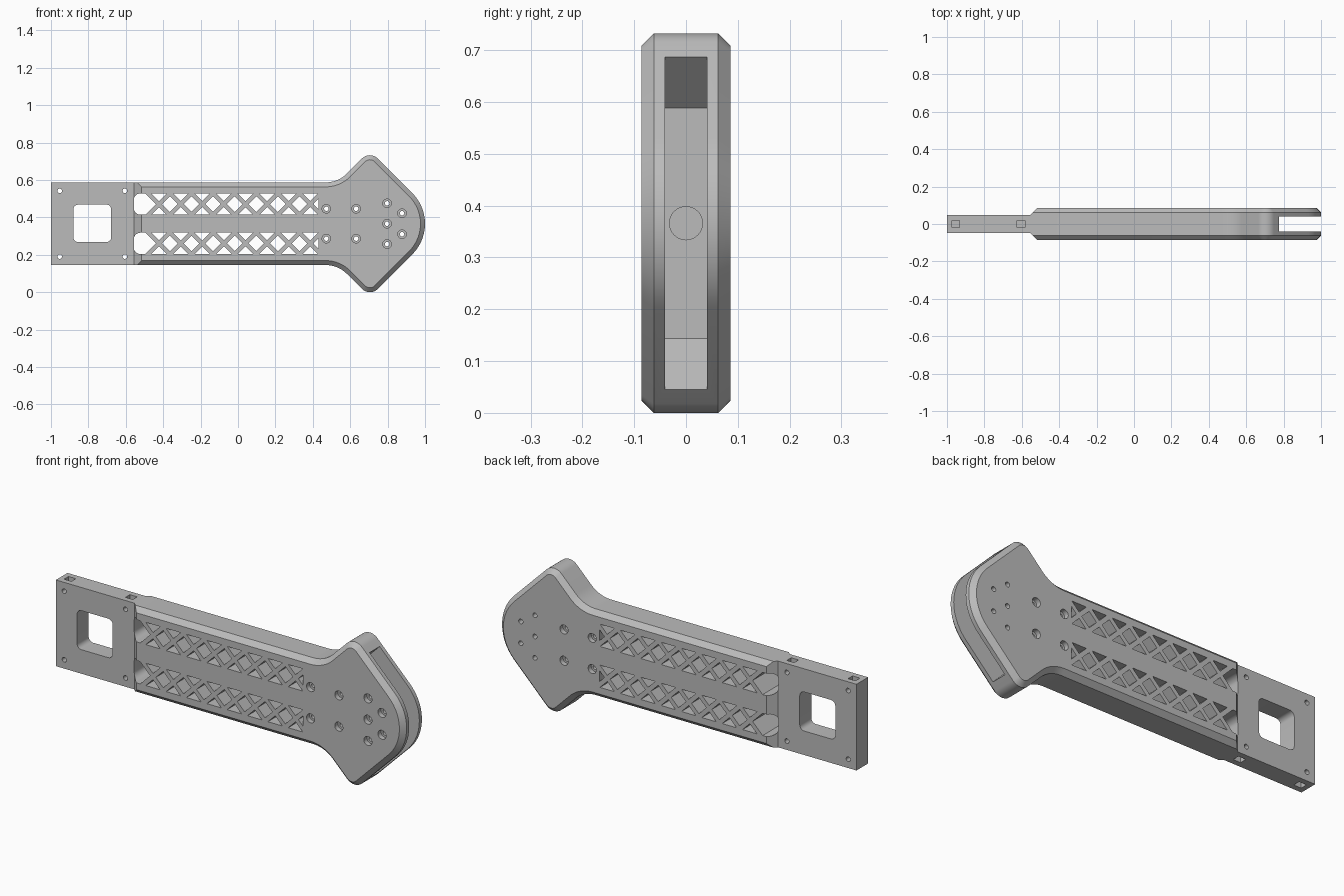
import bpy, bmesh, math
from mathutils import Vector

cube = bpy.data.objects.get("Cube")
if cube:
    bpy.data.objects.remove(cube, do_unlink=True)

MID = 0.366          # height of the long axis
HALF = 0.221         # half height of the arm
DEPTH = 0.086        # half thickness of the body
PLATE = 0.047        # half thickness of the mounting plate
CHAMFER = 0.024

grey = bpy.data.materials.new("plain grey")
grey.use_nodes = True
grey.diffuse_color = (0.5, 0.5, 0.5, 1)
grey.node_tree.nodes["Principled BSDF"].inputs["Base Color"].default_value = grey.diffuse_color


def rounded(corners, steps=10):
    """Closed outline from (x, z, radius) corners."""
    out = []
    for i, (x, z, r) in enumerate(corners):
        p = Vector((x, z))
        if r == 0:
            out.append(p)
            continue
        a = (Vector(corners[i - 1][:2]) - p).normalized()
        b = (Vector(corners[(i + 1) % len(corners)][:2]) - p).normalized()
        half = a.angle(b) / 2
        centre = p + (a + b).normalized() * (r / math.sin(half))
        start = p + a * (r / math.tan(half)) - centre
        end = p + b * (r / math.tan(half)) - centre
        sweep = start.angle_signed(end)
        for k in range(steps + 1):
            t = -sweep * k / steps
            out.append(centre + Vector((start.x * math.cos(t) - start.y * math.sin(t),
                                        start.x * math.sin(t) + start.y * math.cos(t))))
    return out


def inset(points, d):
    """Offset a counter-clockwise outline inwards."""
    out = []
    for i, p in enumerate(points):
        a = (p - points[i - 1]).normalized()
        b = (points[(i + 1) % len(points)] - p).normalized()
        n = Vector((-a.y, a.x)) + Vector((-b.y, b.x))
        out.append(p + n * (2 * d / n.length_squared))
    return out


def loft(bm, rings):
    """Closed solid through rings of 3D points."""
    loops = [[bm.verts.new(p) for p in ring] for ring in rings]
    for lo, hi in zip(loops, loops[1:]):
        for i in range(len(lo)):
            bm.faces.new((lo[i - 1], lo[i], hi[i], hi[i - 1]))
    bm.faces.new(loops[0])
    bm.faces.new(loops[-1])


def prism(bm, points, y0=-0.2, y1=0.2):
    loft(bm, [[(p[0], y, p[1]) for p in points] for y in (y0, y1)])


def circle(x, z, r, n=24):
    return [(x + r * math.cos(math.tau * k / n), z + r * math.sin(math.tau * k / n)) for k in range(n)]


def rect(x0, x1, z0, z1):
    return [(x0, z0), (x1, z0), (x1, z1), (x0, z1)]


def make(name, bm):
    bmesh.ops.recalc_face_normals(bm, faces=bm.faces)
    mesh = bpy.data.meshes.new(name)
    bm.to_mesh(mesh)
    bm.free()
    mesh.materials.append(grey)
    ob = bpy.data.objects.new(name, mesh)
    bpy.context.collection.objects.link(ob)
    return ob


def cut(body, bm):
    """Subtract a set of separate solids from the body."""
    cutter = make("cutter", bm)
    cutter.hide_render = True
    mod = body.modifiers.new("cut", "BOOLEAN")
    mod.operation, mod.solver, mod.object = "DIFFERENCE", "EXACT", cutter
    bpy.context.view_layer.update()
    result = bpy.data.meshes.new_from_object(body.evaluated_get(bpy.context.evaluated_depsgraph_get()))
    body.modifiers.clear()
    body.data = result
    bpy.data.objects.remove(cutter, do_unlink=True)


# Body: arm with an arrow-shaped head, chamfered front and back
lower = [(-1, -HALF, 0), (0.535, -HALF, 0.16), (0.705, -0.391, 0.06)]
upper = [(x, -z, r) for x, z, r in reversed(lower)]
outline = rounded([(x, z + MID, r) for x, z, r in lower + [(1.096, 0, 0.232)] + upper], 14)
small = inset(outline, CHAMFER)
bm = bmesh.new()
loft(bm, [[(p.x, y, p.y) for p in ring] for ring, y in
          ((small, -DEPTH), (outline, CHAMFER - DEPTH), (outline, DEPTH - CHAMFER), (small, DEPTH))])
arm = make("arm_body", bm)

# Thin mounting plate with a sloped step up to the arm
bm = bmesh.new()
for s in (-1, 1):
    step = [(-1.1, PLATE), (-0.555, PLATE), (-0.455, PLATE + 0.1), (-1.1, PLATE + 0.1)]
    loft(bm, [[(x, s * y, z) for x, y in step] for z in (-0.1, 0.9)])
cut(arm, bm)

# Slot across the head
bm = bmesh.new()
prism(bm, [(0.676, MID - 0.222), (1.1, MID - 0.646), (1.1, MID + 0.646), (0.676, MID + 0.222)], -0.041, 0.041)
cut(arm, bm)

# Blind cable bore in the slot floor
bm = bmesh.new()
loft(bm, [[(x, y, z) for y, z in circle(0, MID, 0.032, 32)] for x in (0.2, 0.72)])
cut(arm, bm)

# Plate window and two rows of cross-braced lattice openings
bm = bmesh.new()
r = 0.025
prism(bm, rounded([(x, z, r) for x, z in rect(-0.88, -0.678, 0.268, 0.468)], 6))
PITCH, BAR, H = 0.1155, 0.016, 0.057
first = -0.422
for row in (MID - 0.105, MID + 0.105):
    start = [(-0.557, row - H, 0.035), (first - H - BAR, row - H, 0), (first - BAR, row, 0),
             (first - H - BAR, row + H, 0), (-0.557, row + H, 0.035)]
    prism(bm, rounded(start, 8))
    for k in range(8):
        x = first + k * PITCH
        for s in (-1, 1):
            prism(bm, [(x, row + s * BAR), (x + H - BAR, row + s * H), (x - H + BAR, row + s * H)])
        if k < 7:
            w = PITCH / 2 - BAR
            c = x + PITCH / 2
            prism(bm, [(c - w, row), (c, row - w), (c + w, row), (c, row + w)])
        else:
            prism(bm, [(x + BAR, row), (0.43, row - 0.028), (0.43, row + 0.028)])
cut(arm, bm)

# Screw holes through plate and head
plate_holes = [(x, MID + s * 0.176) for x in (-0.953, -0.605) for s in (-1, 1)]
arm_holes = [(x, MID + s * 0.08) for x in (0.472, 0.632) for s in (-1, 1)]
head_holes = [(0.797, MID + d) for d in (-0.109, 0, 0.109)] + [(0.877, MID + d) for d in (-0.056, 0.056)]
bm = bmesh.new()
for x, z in plate_holes + arm_holes + head_holes:
    prism(bm, circle(x, z, 0.012))
cut(arm, bm)

# Counterbores: front for all head screws, back for the arm screws
bm = bmesh.new()
for x, z in arm_holes + head_holes:
    prism(bm, circle(x, z, 0.023), -0.2, 0.025 - DEPTH)
for x, z in arm_holes:
    prism(bm, circle(x, z, 0.023), DEPTH - 0.025, 0.2)
cut(arm, bm)

# Nut pockets in the plate's upper and lower edges
bm = bmesh.new()
for x, z in plate_holes:
    s = 1 if z > MID else -1
    prism(bm, rect(x - 0.021, x + 0.021, *sorted((z - s * 0.022, z + s * 0.1))), -0.018, 0.018)
cut(arm, bm)

# Smooth curves, sharp edges
bpy.ops.object.select_all(action="DESELECT")
arm.select_set(True)
bpy.context.view_layer.objects.active = arm
bpy.ops.object.shade_smooth_by_angle(angle=math.radians(25))
